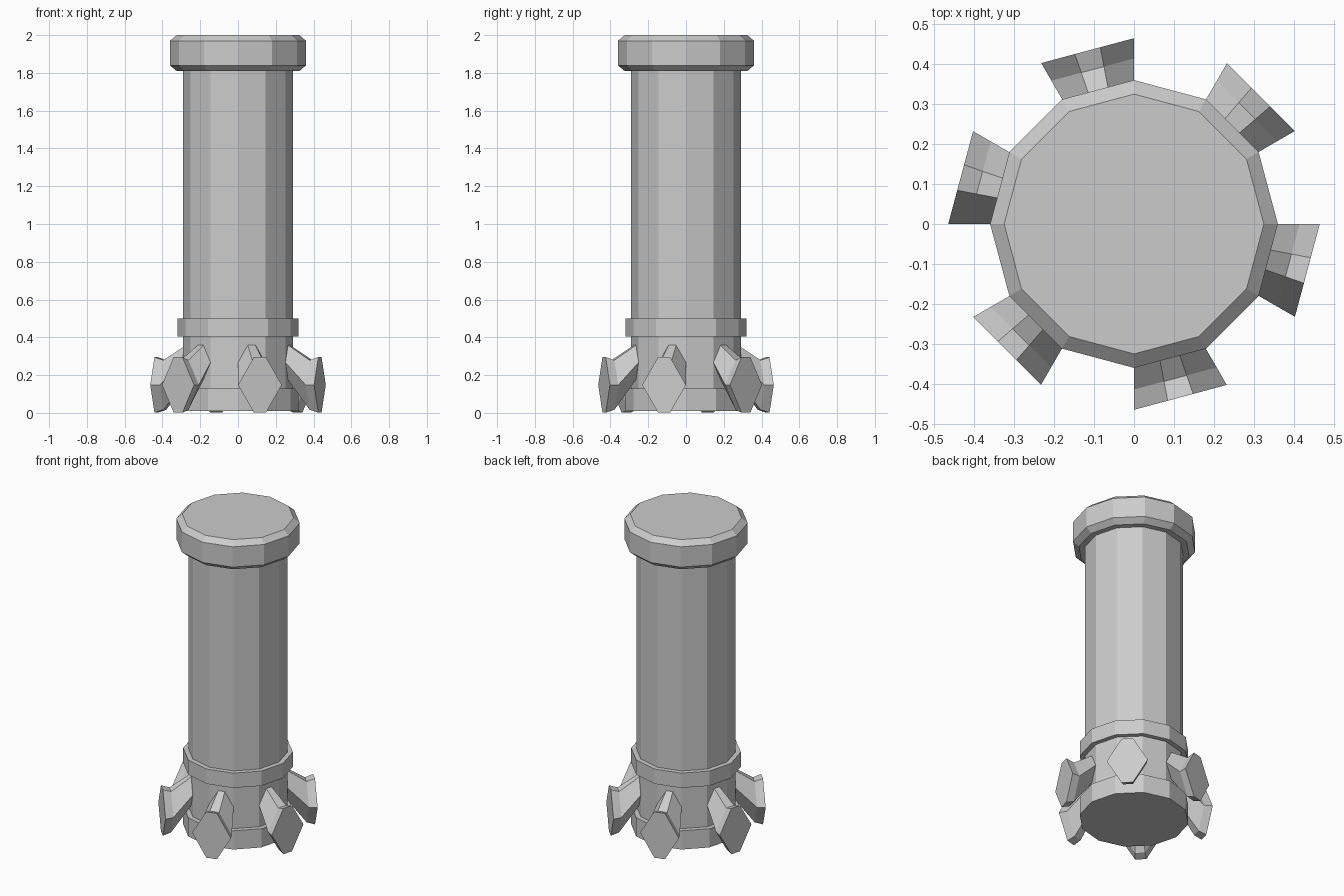
import bpy, bmesh, math

if "Cube" in bpy.data.objects:
    bpy.data.objects.remove(bpy.data.objects["Cube"])

SIDES = 12


def finish(bm, name):
    bmesh.ops.recalc_face_normals(bm, faces=bm.faces)
    mesh = bpy.data.meshes.new(name)
    bm.to_mesh(mesh)
    bm.free()
    obj = bpy.data.objects.new(name, mesh)
    bpy.context.collection.objects.link(obj)
    return obj


def loft(bm, rings):
    """Skin a list of point loops and close both ends."""
    loops = [[bm.verts.new(p) for p in ring] for ring in rings]
    n = len(loops[0])
    for a, b in zip(loops, loops[1:]):
        for i in range(n):
            j = (i + 1) % n
            bm.faces.new((a[i], a[j], b[j], b[i]))
    bm.faces.new(loops[0][::-1])
    bm.faces.new(loops[-1])


def circle(r, z):
    return [(r * math.cos(math.tau * i / SIDES),
             r * math.sin(math.tau * i / SIDES), z) for i in range(SIDES)]


# Turned shaft: base band, neck, collar, long shaft and chamfered cap
profile = [(0.32, 0.01), (0.32, 0.13), (0.29, 0.13), (0.29, 0.405),
           (0.32, 0.405), (0.32, 0.50), (0.29, 0.50), (0.29, 1.81),
           (0.325, 1.81), (0.36, 1.84), (0.36, 1.97), (0.325, 2.0)]
bm = bmesh.new()
loft(bm, [circle(r, z) for r, z in profile])
finish(bm, "shaft")

# Hexagonal studs: leave every other neck facet, drop, then flare outward
OUTER = 0.449
HEX = [(-0.12, 0), (-0.033, -0.147), (0.033, -0.147),
       (0.12, 0), (0.033, 0.147), (-0.033, 0.147)]


def hex_ring(dist, zc):
    s = dist / OUTER
    return [(dist, t * s, zc + h * s) for t, h in HEX]


for k in range(6):
    bm = bmesh.new()
    loft(bm, [hex_ring(0.279, 0.268), hex_ring(0.40, 0.148), hex_ring(OUTER, 0.148)])
    stud = finish(bm, f"stud_{k + 1}")
    stud.rotation_euler.z = math.radians(-15 + 60 * k)
